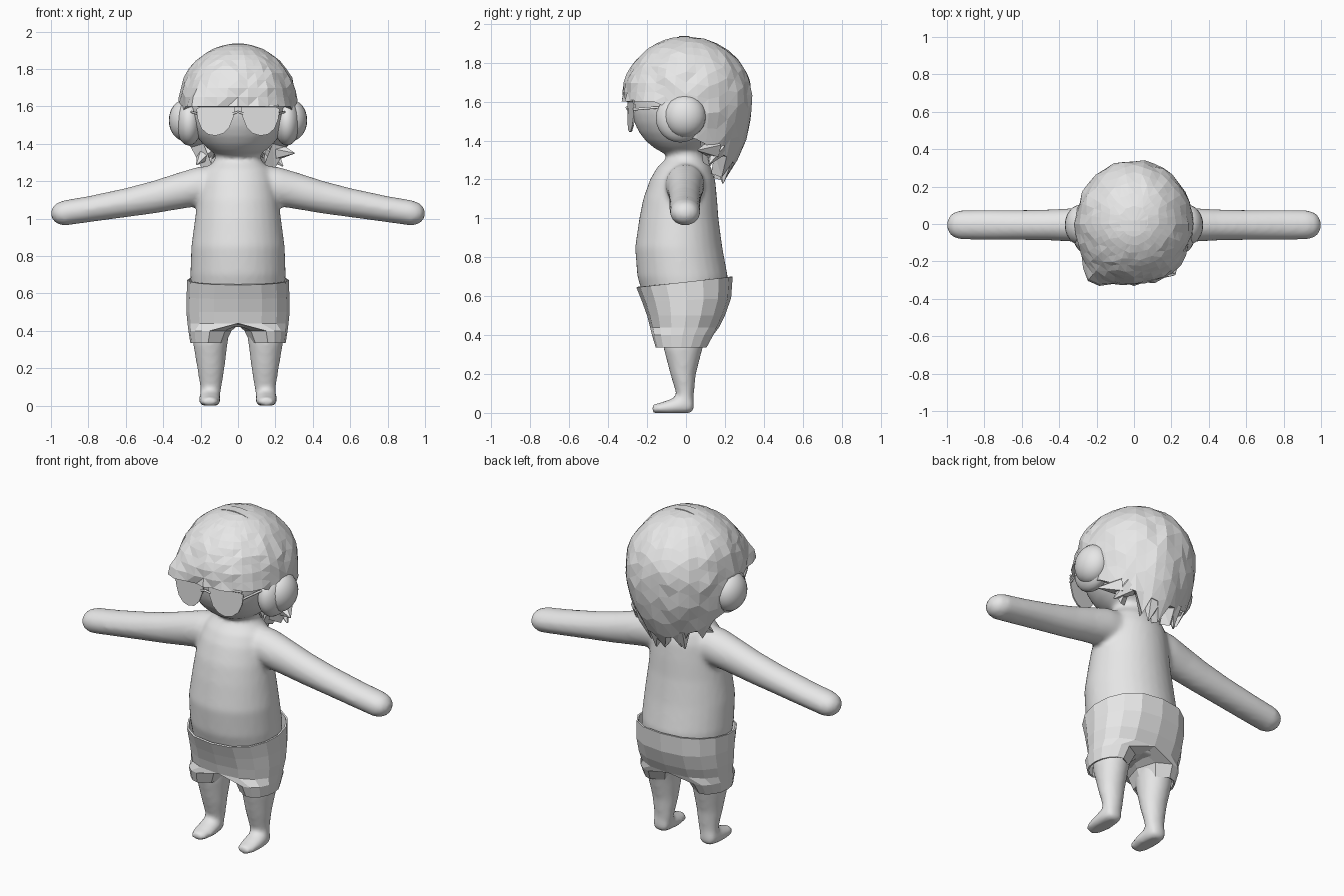
import bpy, bmesh, math, random
from mathutils import Vector, Matrix

if "Cube" in bpy.data.objects:
    bpy.data.objects.remove(bpy.data.objects["Cube"])
random.seed(4)
grey = bpy.data.materials.new("plain grey")
grey.diffuse_color = (0.8, 0.8, 0.8, 1)
grey.use_nodes = True
grey.node_tree.nodes["Principled BSDF"].inputs["Base Color"].default_value = grey.diffuse_color


def finish(name, bm, smooth=False):
    bmesh.ops.recalc_face_normals(bm, faces=bm.faces[:])
    me = bpy.data.meshes.new(name)
    bm.to_mesh(me)
    bm.free()
    me.materials.append(grey)
    for p in me.polygons:
        p.use_smooth = smooth
    ob = bpy.data.objects.new(name, me)
    bpy.context.collection.objects.link(ob)
    return ob


def bridge(bm, a, b, closed=True):
    for i in range(len(a) if closed else len(a) - 1):
        j = (i + 1) % len(a)
        bm.faces.new((a[i], a[j], b[j], b[i]))


def loft(bm, axis, rings, n=24, floor=False):
    """Capped tube of elliptical rings (centre, radius 1, radius 2) along an axis."""
    prev = None
    for c, r1, r2 in rings:
        ring = []
        for i in range(n):
            a = math.tau * i / n
            u, v = r1 * math.cos(a), r2 * math.sin(a)
            off = {'z': (u, v, 0), 'x': (0, u, v), 'y': (u, 0, v)}[axis]
            p = Vector(c) + Vector(off)
            if floor:
                p.z = max(p.z, 0)
            ring.append(bm.verts.new(p))
        if prev:
            bridge(bm, prev, ring)
        else:
            bm.faces.new(ring)
        prev = ring
    bm.faces.new(prev)


def ball(bm, c, r, seg=24):
    bmesh.ops.create_uvsphere(bm, u_segments=seg, v_segments=seg // 2, radius=1,
                              matrix=Matrix.Translation(c) @ Matrix.Diagonal((*r, 1)))


# Body: torso, head, arms, legs and feet fused into one smooth skin
bm = bmesh.new()
torso = [(.42, .17, -.12, .12), (.5, .23, -.17, .17), (.6, .25, -.22, .21), (.7, .255, -.25, .215),
         (.85, .25, -.262, .187), (1.0, .23, -.24, .167), (1.1, .217, -.22, .16),
         (1.2, .2, -.185, .15), (1.26, .175, -.15, .13), (1.31, .125, -.1, .1), (1.45, .11, -.1, .09)]
loft(bm, 'z', [((0, (f + b) / 2, z), rx, (b - f) / 2) for z, rx, f, b in torso], 32)
ball(bm, (0, -.015, 1.595), (.265, .27, .28), 32)
arm = [(.08, 1.18, .1, .11), (.22, 1.17, .1, .105), (.32, 1.147, .09, .098), (.45, 1.115, .083, .088),
       (.6, 1.085, .08, .078), (.8, 1.05, .08, .07), (.93, 1.03, .078, .068), (.97, 1.028, .064, .055),
       (.99, 1.028, .042, .036), (1.0, 1.028, .015, .012)]
leg = [(.02, .152, -.005, .05, .04), (.1, .145, -.005, .058, .046), (.2, .145, -.015, .073, .066),
       (.33, .148, -.015, .092, .1), (.45, .14, 0, .1, .12)]
foot = [(-.175, .02, .02, .02), (-.165, .02, .042, .025), (-.12, .024, .055, .032), (-.07, .03, .058, .045),
        (-.02, .04, .057, .055), (.025, .04, .046, .05), (.04, .04, .025, .035)]
for s in (-1, 1):
    loft(bm, 'x', [((s * x, -.005, z), ry, rz) for x, z, ry, rz in arm])
    loft(bm, 'z', [((s * x, y, z), rx, ry) for z, x, y, rx, ry in leg])
    loft(bm, 'y', [((s * .152, y, z), rx, rz) for y, z, rx, rz in foot], floor=True)
body = finish("body", bm, True)
rm = body.modifiers.new("fuse", 'REMESH')
rm.mode, rm.voxel_size, rm.use_smooth_shade = 'VOXEL', .014, True
sm = body.modifiers.new("soften", 'SMOOTH')
sm.factor, sm.iterations = .5, 6

# Shorts: half a waist, splitting at the crotch into one leg, then mirrored
bm = bmesh.new()
prev = None
for zf, zb, rx, yf, yb in [(.645, .70, .272, -.255, .24), (.57, .59, .275, -.225, .232),
                           (.5, .5, .276, -.2, .2), (.44, .44, .27, -.185, .17)]:
    row = []
    for i in range(9):
        a = math.pi * (i / 8 - .5)
        k = (math.sin(a) + 1) / 2
        x = rx * max(math.cos(a), 0) ** .8 if 0 < i < 8 else 0
        row.append(bm.verts.new((x, yf + (yb - yf) * k, zf + (zb - zf) * k)))
    if prev:
        bridge(bm, prev, row, False)
    prev = row
prev = prev + [bm.verts.new((0, y, .43)) for y in (.09, 0, -.09)]
for z, cx, rx, yf, yb in [(.4, .15, .115, -.175, .14), (.335, .16, .095, -.155, .105)]:
    angs = [-90 + 22.5 * i for i in range(9)] + [135, 180, 225]
    row = [bm.verts.new((cx + rx * math.cos(math.radians(a)),
                         (yf + yb) / 2 + (yb - yf) / 2 * math.sin(math.radians(a)), z)) for a in angs]
    bridge(bm, prev, row)
    prev = row
shorts = finish("shorts", bm)
shorts.modifiers.new("other half", 'MIRROR').use_clip = True
so = shorts.modifiers.new("cloth", 'SOLIDIFY')
so.thickness, so.offset = .01, -1


# Hair: faceted cap with a square fringe in front and ragged tips at the back
def hem(sn, i):
    if sn < -.4:
        return 1.6
    if sn < .15:
        return 1.6 - .24 * (sn + .4) / .55
    return 1.36 - .13 * (sn - .15) / .85 + (.05 if i % 3 else -.04)


bm = bmesh.new()
N, M = 36, 11
top = bm.verts.new((0, 0, 1.935))
prev = None
for j in range(1, M + 2):
    t = min(j, M) / M
    ring = []
    for i in range(N):
        a = math.tau * i / N
        sn = math.sin(a)
        z = 1.935 - (1.935 - hem(sn, i)) * t ** 1.7
        d = z - 1.62
        f = math.sqrt(max(0, 1 - (d / .316) ** 2)) if d > 0 else 1 - .45 * (d / .44) ** 2
        left = math.exp(-((a - 4.06) / .25) ** 2)
        right = math.exp(-((a - 5.38) / .25) ** 2)
        f *= 1 + (.24 * left + .06 * right) * t ** 3
        if j <= M:
            f *= 1 + random.uniform(-.025, .025)
        else:
            f *= .72
            z += .02
        ring.append(bm.verts.new((.315 * f * math.cos(a), (.34 if sn > 0 else .325) * f * sn, z)))
    if prev:
        bridge(bm, prev, ring)
    else:
        for i in range(N):
            bm.faces.new((top, ring[i], ring[(i + 1) % N]))
    prev = ring
bmesh.ops.triangulate(bm, faces=bm.faces[:])
finish("hair", bm)

# Loose locks at the nape
bm = bmesh.new()
for base, tip in [((.2, .14, 1.36), (.3, .06, 1.35)), ((.17, .16, 1.36), (.24, .12, 1.28)),
                  ((-.17, .14, 1.36), (-.22, .06, 1.29)), ((.04, .2, 1.3), (.06, .19, 1.18)),
                  ((-.1, .19, 1.32), (-.12, .18, 1.21))]:
    d = Vector(tip) - Vector(base)
    m = Matrix.Translation((Vector(base) + Vector(tip)) / 2) @ d.to_track_quat('Z', 'Y').to_matrix().to_4x4()
    bmesh.ops.create_cone(bm, segments=5, radius1=.055, radius2=.004, depth=d.length, cap_ends=True, matrix=m)
finish("hair_locks", bm)

# Headphones: cushions, rounded caps and the band over the head
for s, side in ((-1, "left"), (1, "right")):
    bm = bmesh.new()
    ball(bm, (s * .262, -.03, 1.515), (.07, .125, .125))
    ball(bm, (s * .285, -.005, 1.525), (.085, .108, .11))
    finish(side + "_ear_cup", bm, True)
bm = bmesh.new()
prev = None
for i in range(33):
    a = math.pi * i / 32
    ring = [bm.verts.new(((.3 + o) * math.cos(a), y, 1.55 + (.372 + o) * math.sin(a)))
            for y, o in ((-.037, 0), (-.037, .015), (.018, .015), (.018, 0))]
    if prev:
        bridge(bm, prev, ring)
    prev = ring
band = finish("headband", bm)

# Sunglasses: two drop-shaped lenses, brow bar, bridge and temples
outline = [(.02, 1.555), (.015, 1.595), (.1, 1.605), (.2, 1.6), (.222, 1.585), (.215, 1.53), (.195, 1.48),
           (.16, 1.45), (.12, 1.443), (.08, 1.455), (.045, 1.49)]
for s, side in ((-1, "left"), (1, "right")):
    bm = bmesh.new()
    pts = [(s * x, -.302 + .7 * x * x, z) for x, z in outline]
    front = [bm.verts.new(p) for p in pts]
    back = [bm.verts.new((x, y + .008, z)) for x, y, z in pts]
    bridge(bm, front, back)
    bm.faces.new(front)
    bm.faces.new(back)
    finish(side + "_lens", bm)


def rod(name, pts, r):
    cu = bpy.data.curves.new(name, 'CURVE')
    cu.dimensions, cu.bevel_depth, cu.bevel_resolution, cu.use_fill_caps = '3D', r, 1, True
    sp = cu.splines.new('POLY')
    sp.points.add(len(pts) - 1)
    for p, co in zip(sp.points, pts):
        p.co = (*co, 1)
    cu.materials.append(grey)
    bpy.context.collection.objects.link(bpy.data.objects.new(name, cu))


rod("brow_bar", [(x, -.302 + .7 * x * x, 1.603) for x in (-.215, -.1, 0, .1, .215)], .006)
rod("nose_bridge", [(-.03, -.3, 1.56), (0, -.305, 1.57), (.03, -.3, 1.56)], .006)
for s, side in ((-1, "left"), (1, "right")):
    rod(side + "_temple", [(s * .215, -.27, 1.56), (s * .245, -.15, 1.57), (s * .27, -.02, 1.56)], .007)
